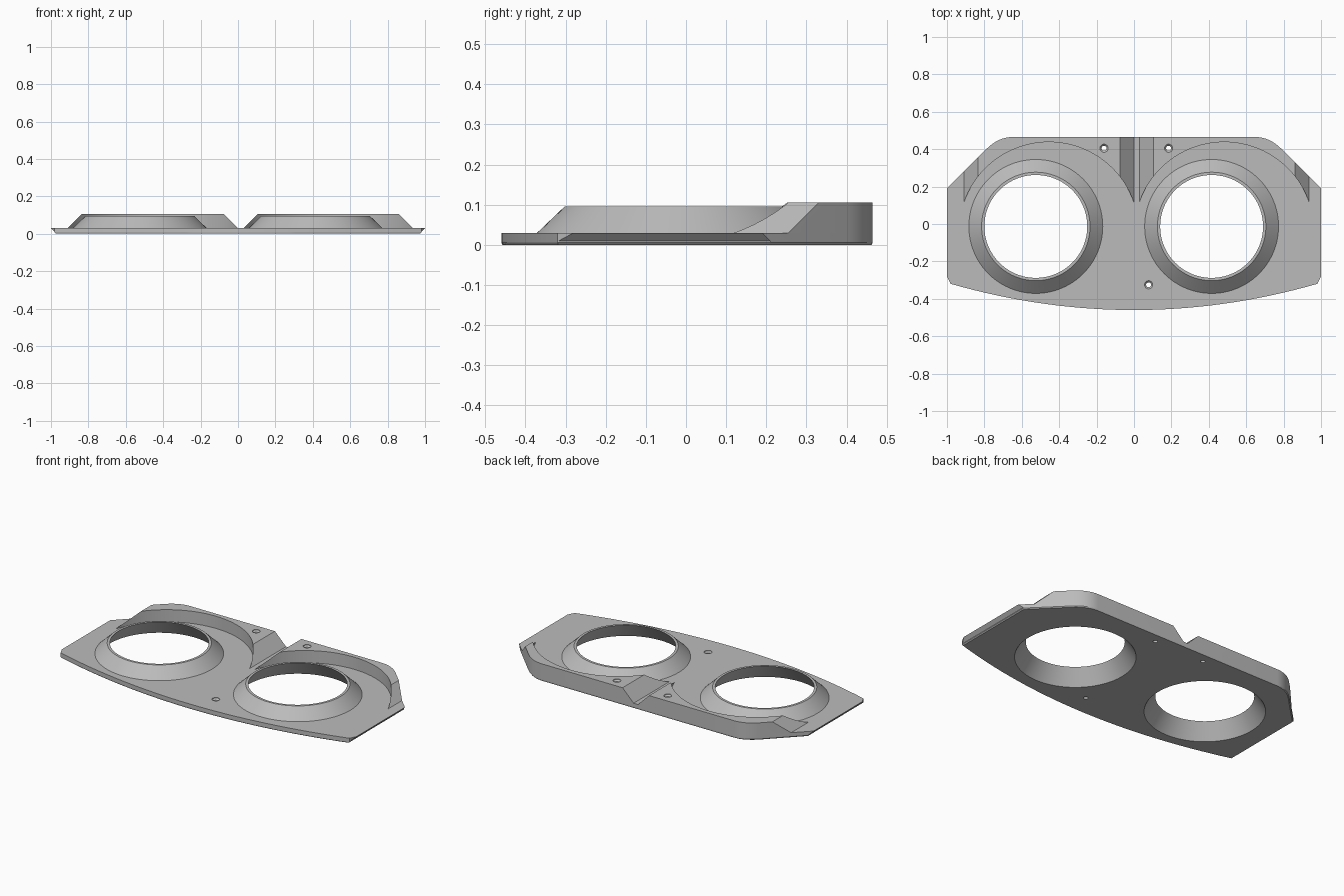
import bpy, bmesh, math

old = bpy.data.objects.get("Cube")
if old:
    bpy.data.objects.remove(old, do_unlink=True)

grey = bpy.data.materials.new("light grey")
grey.use_nodes = True
COLOUR = (0.5, 0.5, 0.5, 1)
grey.diffuse_color = COLOUR
grey.node_tree.nodes["Principled BSDF"].inputs["Base Color"].default_value = COLOUR

BASE, TOP, BACK = 0.03, 0.105, 0.465
SEG = 96
RINGS = [("left", 0.415), ("right", -0.525)]
RING_Y = -0.013
SCREWS = [(-0.16, 0.405, TOP), (0.185, 0.405, TOP), (0.078, -0.325, BASE)]


def new_object(name, bm):
    bmesh.ops.recalc_face_normals(bm, faces=bm.faces)
    mesh = bpy.data.meshes.new(name)
    bm.to_mesh(mesh)
    bm.free()
    mesh.materials.append(grey)
    ob = bpy.data.objects.new(name, mesh)
    bpy.context.collection.objects.link(ob)
    return ob


def loft(name, loops, closed=False):
    """Skin matching point loops; cap the ends, or join last to first."""
    bm = bmesh.new()
    rows = [[bm.verts.new(p) for p in loop] for loop in loops]
    n = len(rows[0])
    pairs = list(zip(rows, rows[1:]))
    if closed:
        pairs.append((rows[-1], rows[0]))
    else:
        bm.faces.new(rows[0])
        bm.faces.new(rows[-1])
    for a, b in pairs:
        for i in range(n):
            j = (i + 1) % n
            bm.faces.new((a[i], a[j], b[j], b[i]))
    return new_object(name, bm)


def circle(x, y, z, r, n=SEG):
    return [(x + r * math.cos(math.tau * i / n), y + r * math.sin(math.tau * i / n), z)
            for i in range(n)]


def lathe(name, x, y, profile, closed=False, n=SEG):
    return loft(name, [circle(x, y, z, r, n) for r, z in profile], closed)


def cut(ob, cutter, operation="DIFFERENCE"):
    """Apply a boolean and keep the result as plain mesh."""
    cutter.hide_render = True
    mod = ob.modifiers.new("cut", "BOOLEAN")
    mod.operation, mod.solver, mod.object = operation, "EXACT", cutter
    bpy.context.view_layer.update()
    graph = bpy.context.evaluated_depsgraph_get()
    mesh = bpy.data.meshes.new_from_object(ob.evaluated_get(graph))
    ob.modifiers.clear()
    ob.data = mesh
    bpy.data.objects.remove(cutter, do_unlink=True)


def outline():
    """Plan shape: rounded back corners, angled sides, bowed front."""
    half = []
    a, b, c = (0.65, BACK), (0.725, BACK), (0.79, 0.40)
    for i in range(9):
        t = i / 8
        half.append(tuple((1 - t) ** 2 * p + 2 * t * (1 - t) * q + t * t * r
                          for p, q, r in zip(a, b, c)))
    half += [(1, 0.19), (1, -0.28)]
    for i in range(16, 0, -1):
        x = 0.98 * i / 16
        half.append((x, -0.46 + 0.14 * (x / 0.98) ** 2))
    return half + [(0, -0.46)] + [(-x, y) for x, y in reversed(half)]


def undercut(p):
    """Pull the side corners in for the chamfer below the side edges."""
    x, y = p
    if abs(x) < 0.99:
        return p
    return (math.copysign(0.98, x), 0.21 if y > 0 else -0.317)


def level(points, z, scale=1):
    return [(x * scale, y * scale, z) for x, y in points]


def screw_hole(x, y, top):
    profile = [(0.013, -0.02), (0.013, top - 0.012), (0.022, top - 0.003), (0.022, top + 0.02)]
    return lathe("screw_cutter", x, y, profile, n=32)


# Base plate with a chamfered underside
shape = outline()
low = [undercut(p) for p in shape]
plate = loft("base_plate", [level(low, 0, 0.994), level(low, 0.006), level(low, 0.01),
                            level(shape, BASE)])
parts = [plate]

# Conical collars around the two large openings
for side, x in RINGS:
    cut(plate, lathe("opening_cutter", x, RING_Y, [(0.345, -0.1), (0.345, 0.2)]))
    collar = [(0.338, 0), (0.275, 0.095), (0.29, 0.095), (0.358, BASE), (0.345, BASE), (0.345, 0)]
    parts.append(lathe(side + "_collar", x, RING_Y, collar, closed=True))

# Raised back walls with sloping ends and a round inner face
for side, x0, x1 in [("left", 0.03, 0.935), ("right", -0.91, 0.0)]:
    wall = loft(side + "_back_wall", [level(shape, BASE), level(shape, TOP)])
    ends = [(x0 - 0.02, BASE - 0.02), (x1 + 0.02, BASE - 0.02),
            (x1 - 0.1, BASE + 0.1), (x0 + 0.1, BASE + 0.1)]
    wedge = loft("wedge_cutter", [[(x, y, z) for x, z in ends] for y in (0, 0.6)])
    cut(wall, wedge, "INTERSECT")
    cut(wall, lathe("round_cutter", (x0 + x1) / 2, -0.043, [(0.481, -0.1), (0.481, 0.2)]))
    parts.append(wall)

# Countersunk screw holes
for x, y, top in SCREWS:
    cut(plate, screw_hole(x, y, top))
    if top == TOP:
        wall = bpy.data.objects["left_back_wall" if x > 0 else "right_back_wall"]
        cut(wall, screw_hole(x, y, top))

# Smooth the round faces and keep the edges sharp
for ob in bpy.context.view_layer.objects:
    ob.select_set(ob in parts)
bpy.context.view_layer.objects.active = plate
bpy.ops.object.shade_smooth_by_angle(angle=math.radians(25))
